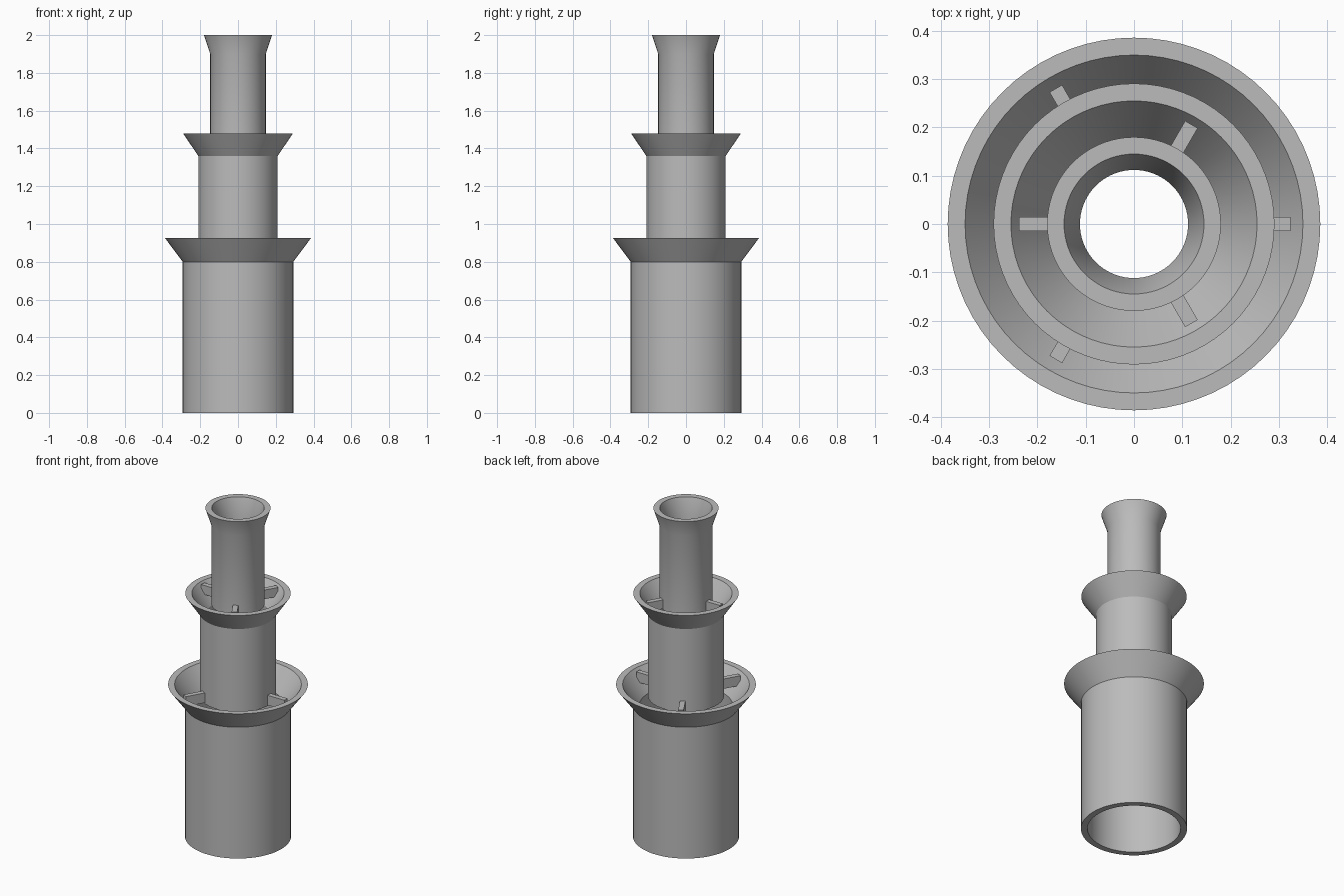
import bpy, bmesh, math
from mathutils import Matrix, Vector

cube = bpy.data.objects.get("Cube")
if cube:
    bpy.data.objects.remove(cube, do_unlink=True)

GREY = (0.5, 0.5, 0.5, 1.0)
grey = bpy.data.materials.new("plain grey")
grey.use_nodes = True
grey.diffuse_color = GREY
grey.node_tree.nodes["Principled BSDF"].inputs["Base Color"].default_value = GREY

SEGMENTS = 72


def finish(name, bm):
    bmesh.ops.recalc_face_normals(bm, faces=bm.faces)
    mesh = bpy.data.meshes.new(name)
    bm.to_mesh(mesh)
    bm.free()
    mesh.materials.append(grey)
    obj = bpy.data.objects.new(name, mesh)
    bpy.context.collection.objects.link(obj)
    return obj


def flared_tube(name, radius, rim, wall, bottom, neck, top):
    """Open tube with a conical mouth, spun from its wall section."""
    section = [(radius, bottom), (radius, neck), (rim, top),
               (rim - wall, top), (radius - wall, neck), (radius - wall, bottom)]
    bm = bmesh.new()
    verts = [bm.verts.new((r, 0, z)) for r, z in section]
    edges = [bm.edges.new((verts[i - 1], v)) for i, v in enumerate(verts)]
    bmesh.ops.spin(bm, geom=verts + edges, cent=(0, 0, 0), axis=(0, 0, 1),
                   angle=math.tau, steps=SEGMENTS, use_duplicate=False)
    bmesh.ops.remove_doubles(bm, verts=bm.verts, dist=1e-5)
    obj = finish(name, bm)
    bpy.ops.object.select_all(action='DESELECT')
    obj.select_set(True)
    bpy.context.view_layer.objects.active = obj
    bpy.ops.object.shade_smooth_by_angle(angle=math.radians(30))


def spacer_fins(name, inner, outer, bottom, top, start):
    """Three radial blocks that centre one tube in the mouth below it."""
    bm = bmesh.new()
    size = Vector((outer - inner, 0.03, top - bottom))
    centre = Vector(((inner + outer) / 2, 0, (bottom + top) / 2))
    for i in range(3):
        turn = Matrix.Rotation(math.radians(start + 120 * i), 4, 'Z')
        block = turn @ Matrix.Translation(centre) @ Matrix.Diagonal(size).to_4x4()
        bmesh.ops.create_cube(bm, size=1, matrix=block)
    finish(name, bm)


# Nested tubes, each standing in the mouth of the one below
flared_tube("lower_tube", 0.293, 0.386, 0.036, 0.0, 0.80, 0.925)
flared_tube("middle_tube", 0.21, 0.291, 0.036, 0.855, 1.36, 1.48)
flared_tube("upper_tube", 0.147, 0.18, 0.035, 1.415, 1.90, 2.0)

# Spacer fins in the two lower mouths
spacer_fins("lower_fins", 0.20, 0.324, 0.86, 0.92, 0)
spacer_fins("upper_fins", 0.14, 0.238, 1.42, 1.475, 60)
